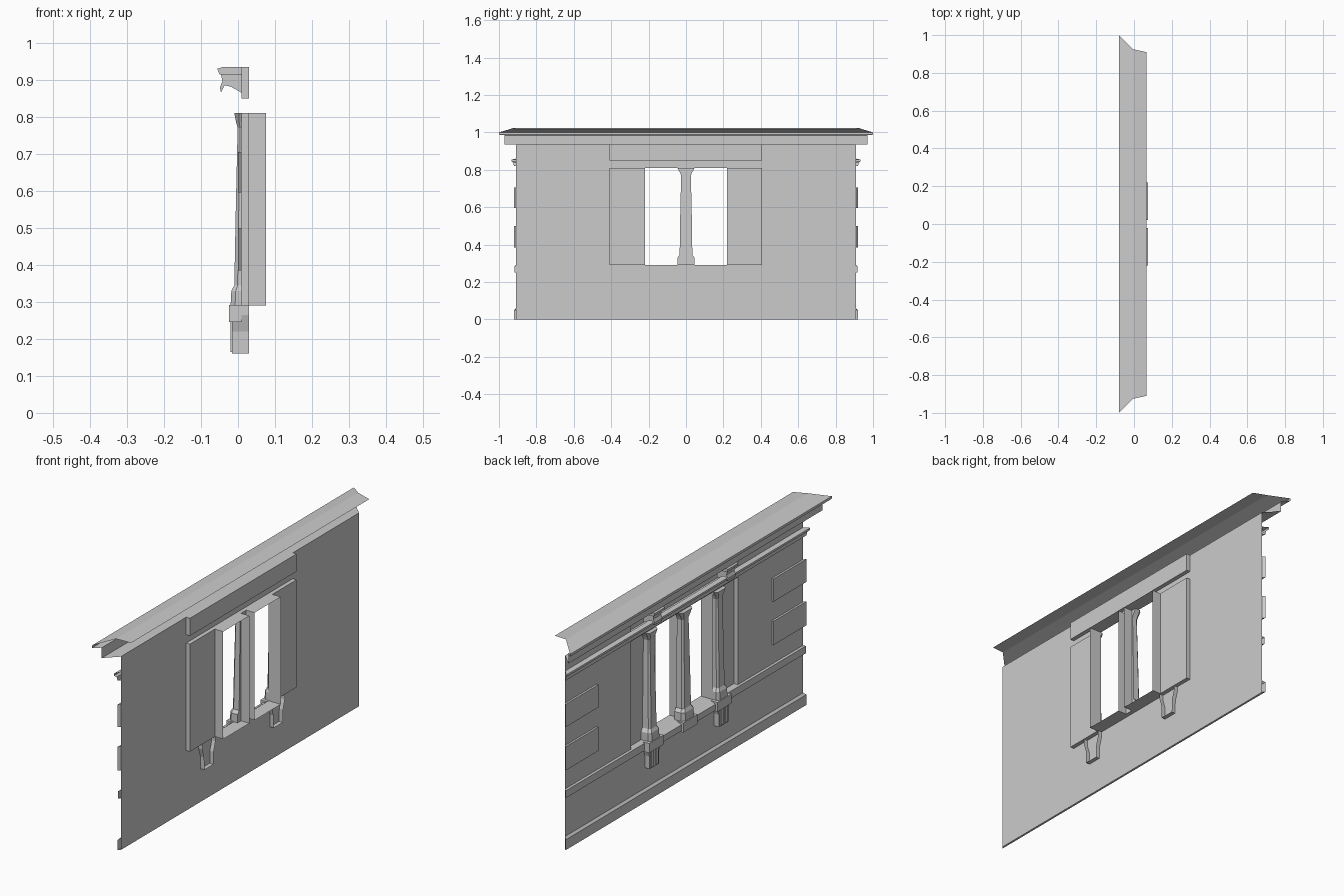
import bpy
import bmesh

cube = bpy.data.objects.get("Cube")
if cube:
    bpy.data.objects.remove(cube, do_unlink=True)

grey = bpy.data.materials.new("stone_grey")
grey.use_nodes = True
grey.diffuse_color = (0.6, 0.6, 0.6, 1)
grey.node_tree.nodes["Principled BSDF"].inputs["Base Color"].default_value = (0.6, 0.6, 0.6, 1)

FACE = 0.01      # outer wall plane (x)
BACK = 0.03      # recess plane (x)
INNER = 0.075    # window reveal depth (x)
HALF = 0.91      # half wall length (y)
COLUMNS = (-0.26, 0, 0.26)


def finish(name, bm):
    bmesh.ops.remove_doubles(bm, verts=bm.verts, dist=1e-5)
    bmesh.ops.recalc_face_normals(bm, faces=bm.faces)
    mesh = bpy.data.meshes.new(name)
    bm.to_mesh(mesh)
    bm.free()
    mesh.materials.append(grey)
    obj = bpy.data.objects.new(name, mesh)
    bpy.context.collection.objects.link(obj)
    return obj


def loft(name, rings, closed=True, caps=(True, True)):
    """Skin between rings of points, optionally closing rings and ends."""
    bm = bmesh.new()
    rows = [[bm.verts.new(p) for p in ring] for ring in rings]
    n = len(rows[0])
    for a, b in zip(rows, rows[1:]):
        for i in range(n if closed else n - 1):
            j = (i + 1) % n
            bm.faces.new((a[i], a[j], b[j], b[i]))
    for row, cap in ((rows[0], caps[0]), (rows[-1], caps[1])):
        if cap:
            bm.faces.new(row)
    return finish(name, bm)


def miter(x):
    return max(HALF, HALF + FACE - x)


def course(name, profile):
    """Open moulding along the whole wall with mitred ends."""
    return loft(name, [[(x, s * miter(x), z) for x, z in profile] for s in (-1, 1)],
                closed=False, caps=(False, False))


def prism(name, profile, y0, y1):
    return loft(name, [[(x, y, z) for x, z in profile] for y in (y0, y1)])


def rect(x, y0, y1, z0, z1):
    return [(x, y0, z0), (x, y1, z0), (x, y1, z1), (x, y0, z1)]


def sheet(name, x, ys, zs, skip):
    """Flat wall of grid cells with the skipped cells left open."""
    bm = bmesh.new()
    for i in range(len(ys) - 1):
        for j in range(len(zs) - 1):
            if (i, j) not in skip:
                bm.faces.new([bm.verts.new(p) for p in rect(x, ys[i], ys[i + 1], zs[j], zs[j + 1])])
    return finish(name, bm)


# Wall sheet, open where the window bay and lintel are recessed
sheet("wall", FACE, (-HALF, -0.41, 0.405, HALF), (0, 0.29, 0.81, 0.85, 0.935), {(1, 1), (1, 3)})
sheet("window_bay", BACK, (-0.41, -0.22, -0.02, 0.02, 0.22, 0.405), (0.29, 0.81), {(1, 0), (3, 0)})
loft("window_bay_sides", [rect(x, -0.41, 0.405, 0.29, 0.81) for x in (FACE, BACK)], caps=(False, False))
loft("lintel_recess", [rect(x, -0.41, 0.405, 0.85, 0.935) for x in (FACE, BACK)], caps=(False, True))

# Open window reveals
for side, y0, y1 in (("right", -0.22, -0.02), ("left", 0.02, 0.22)):
    loft(side + "_window_reveal", [rect(x, y0, y1, 0.29, 0.81) for x in (FACE, INNER)], caps=(False, False))

# Horizontal courses
course("plinth", [(FACE, 0), (0, 0), (0, 0.05), (FACE, 0.06)])
course("string_course", [(FACE, 0.25), (0.002, 0.25), (0.002, 0.285), (FACE, 0.29)])
course("band_moulding", [(FACE, 0.82), (0, 0.82), (-0.003, 0.838), (-0.012, 0.845), (-0.012, 0.855), (FACE, 0.86)])
course("cornice", [(FACE, 0.935), (-0.05, 0.935), (-0.05, 0.985), (-0.08, 0.988),
                   (-0.08, 1.0), (-0.005, 1.023), (0.065, 1.016)])

# Corner blocks
for s, side in ((-1, "right"), (1, "left")):
    for z0, z1, label in ((0.385, 0.5, "lower"), (0.595, 0.705, "upper")):
        outer = HALF + FACE
        loft(f"{side}_{label}_corner_block",
             [rect(FACE, s * 0.67, s * HALF, z0, z1), rect(0, s * 0.67, s * outer, z0, z1)],
             caps=(False, True))


def column_ring(y, z, half, front):
    c = half * 0.3
    pts = [(BACK, -half), (front + c, -half), (front, -half + c),
           (front, half - c), (front + c, half), (BACK, half)]
    return [(x, y + dy, z) for x, dy in pts]


# Tapered columns with flared bases and capitals, standing on blocks
column_sections = [(0.29, 0.046, -0.02), (0.33, 0.046, -0.018), (0.345, 0.034, -0.01),
                   (0.55, 0.031, -0.006), (0.77, 0.026, -0.001), (0.785, 0.032, -0.005),
                   (0.81, 0.046, -0.01)]
for name, y in zip(("right", "middle", "left"), COLUMNS):
    scale = 1 if y == 0 else 0.87
    loft(name + "_column", [column_ring(y, z, h * scale, f) for z, h, f in column_sections])
    loft(name + "_column_block", [rect(x, y - 0.055, y + 0.055, 0.245, 0.291) for x in (FACE, -0.024)])

# Sill between the blocks
prism("sill", [(FACE, 0.25), (-0.014, 0.25), (-0.014, 0.28), (FACE, 0.291)], -0.3, 0.3)

# Sill brackets and cornice corbels
for s, side in ((-1, "right"), (1, "left")):
    y = s * 0.265
    outline = [(-0.035, 0.16), (0.035, 0.16), (0.036, 0.22), (0.05, 0.265), (0.05, 0.29),
               (-0.05, 0.29), (-0.05, 0.265), (-0.036, 0.22)]
    loft(side + "_sill_bracket", [[(x, y + dy, z) for dy, z in outline] for x in (BACK, -0.016)],
         caps=(False, True))
    for k in (-1, 1):
        loft(f"{side}_bracket_rib_{'a' if k < 0 else 'b'}",
             [rect(x, y + k * 0.018 - 0.01, y + k * 0.018 + 0.01, 0.165, 0.245) for x in (-0.016, -0.02)])
    yc = s * 0.28
    prism(side + "_corbel", [(FACE, 0.865), (-0.02, 0.882), (-0.036, 0.885), (-0.046, 0.866),
                             (-0.049, 0.88), (-0.042, 0.896), (-0.046, 0.916), (FACE, 0.916)],
          yc - 0.03, yc + 0.03)
    prism(side + "_corbel_cap", [(BACK, 0.914), (-0.05, 0.914), (-0.056, 0.93), (-0.04, 0.935), (BACK, 0.935)],
          yc - 0.04, yc + 0.04)
